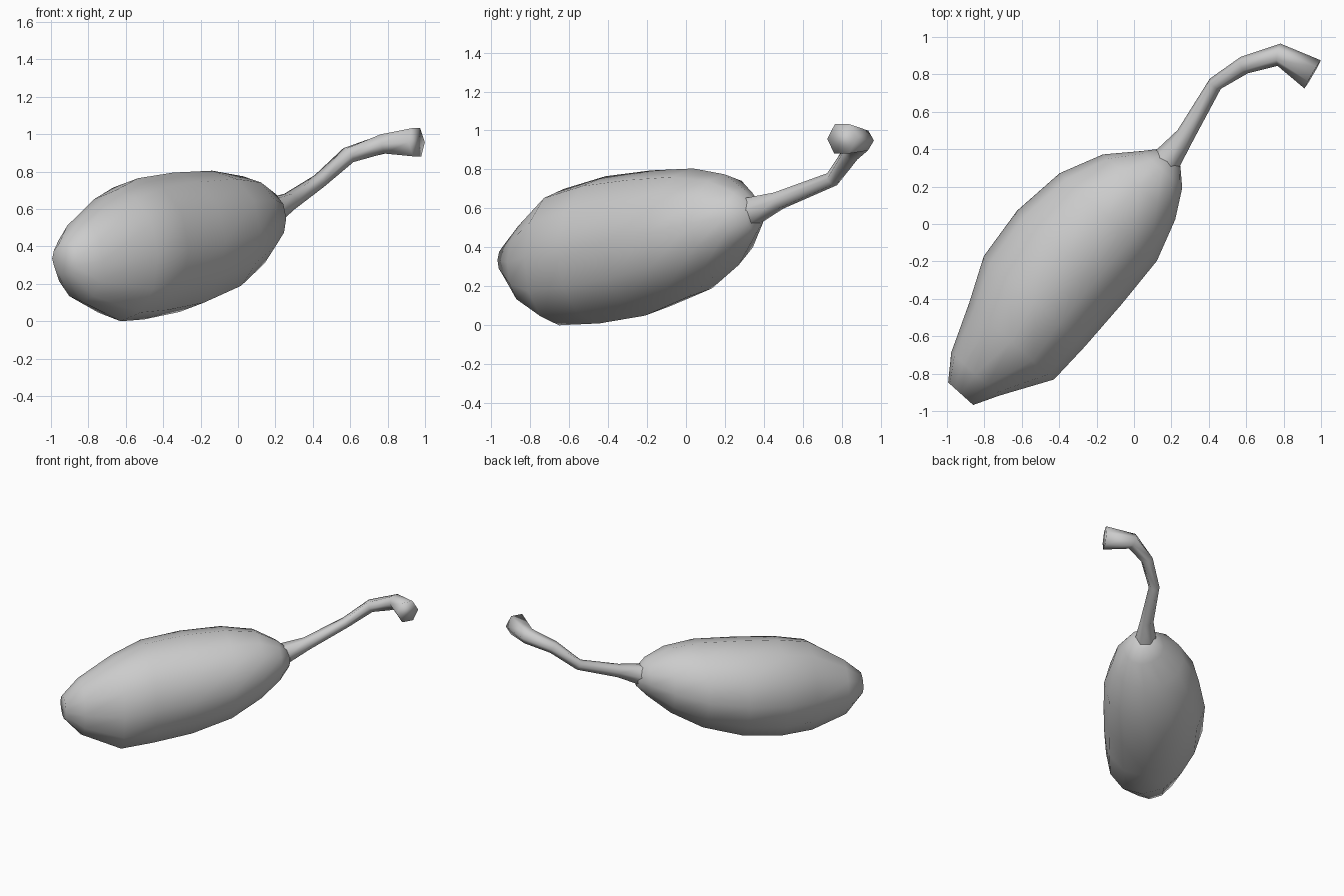
import bpy, bmesh, math
from mathutils import Vector

if "Cube" in bpy.data.objects:
    bpy.data.objects.remove(bpy.data.objects["Cube"])


def loft(name, rings, angle):
    """Skin a list of equal-sized rings and close both ends."""
    bm = bmesh.new()
    loops = [[bm.verts.new(p) for p in r] for r in rings]
    n = len(loops[0])
    for a, b in zip(loops, loops[1:]):
        for i in range(n):
            bm.faces.new((a[i], a[(i + 1) % n], b[(i + 1) % n], b[i]))
    bm.faces.new(loops[0][::-1])
    bm.faces.new(loops[-1])
    bmesh.ops.recalc_face_normals(bm, faces=bm.faces[:])
    me = bpy.data.meshes.new(name)
    bm.to_mesh(me)
    bm.free()
    ob = bpy.data.objects.new(name, me)
    bpy.context.collection.objects.link(ob)
    bpy.ops.object.select_all(action='DESELECT')
    ob.select_set(True)
    bpy.context.view_layer.objects.active = ob
    bpy.ops.object.shade_smooth_by_angle(angle=math.radians(angle))
    return ob


# Fruit body: upright oval sections along a diagonal axis
# (distance, left side, right side, bottom, top)
sections = [
    (-0.01, -0.09, 0.09, 0.25, 0.42),
    (0.12, -0.185, 0.16, 0.105, 0.54),
    (0.38, -0.29, 0.32, 0.0, 0.70),
    (0.62, -0.40, 0.325, 0.01, 0.765),
    (0.92, -0.43, 0.32, 0.05, 0.795),
    (1.22, -0.395, 0.305, 0.145, 0.805),
    (1.45, -0.29, 0.23, 0.275, 0.775),
    (1.60, -0.15, 0.145, 0.40, 0.70),
    (1.68, -0.08, 0.06, 0.49, 0.63),
]
tail = Vector((-0.92, -0.9, 0))
axis = Vector((0.67, 0.745, 0)).normalized()
side = Vector((axis.y, -axis.x, 0))
body = []
for s, left, right, low, high in sections:
    w, h = (right - left) / 2, (high - low) / 2
    c = tail + axis * s + side * (left + right) / 2 + Vector((0, 0, (low + high) / 2))
    ring = []
    for i in range(12):
        a = math.tau * i / 12
        # the keel below sits a little to the right of centre
        lean = 0.12 * math.sin(a) ** 2 if math.sin(a) < 0 else 0
        ring.append(c + side * w * (math.cos(a) + lean)
                    + Vector((0, 0, math.sin(a) * h)))
    body.append(ring)
loft("fruit_body", body, 80)

# Bent stem: six-sided tube flaring at both ends
path = [
    ((0.06, 0.20, 0.54), 0.11), ((0.17, 0.335, 0.585), 0.08),
    ((0.275, 0.475, 0.64), 0.05), ((0.435, 0.75, 0.75), 0.04),
    ((0.59, 0.85, 0.888), 0.048), ((0.775, 0.905, 0.948), 0.06),
    ((0.955, 0.80, 0.957), 0.087),
]
pts = [Vector(p) for p, r in path]
stem = []
for i, (p, r) in enumerate(path):
    ahead = (pts[min(i + 1, len(pts) - 1)] - pts[i]).normalized()
    behind = (pts[i] - pts[max(i - 1, 0)]).normalized()
    d = (ahead + behind).normalized()
    u = d.cross(Vector((0, 0, 1))).normalized()
    v = u.cross(d)
    stem.append([pts[i] + r * (u * math.cos(a) + v * math.sin(a))
                 for a in (math.tau * k / 6 for k in range(6))])
loft("stem", stem, 100)
